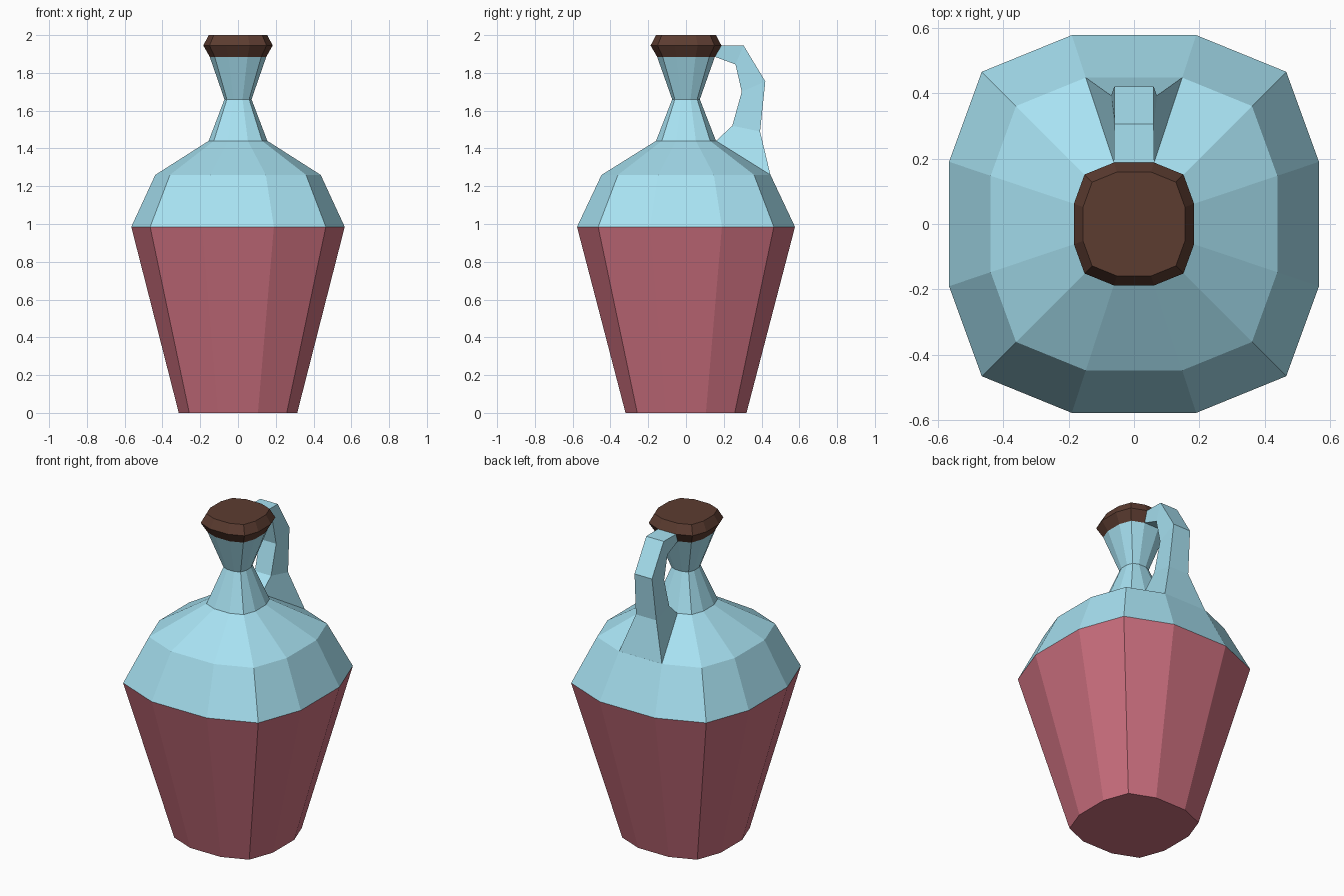
import bpy, bmesh

if "Cube" in bpy.data.objects:
    bpy.data.objects.remove(bpy.data.objects["Cube"])

# Rounded-square 12-sided cross-section at the widest point, counterclockwise
quarter = [(0.565, 0.19), (0.465, 0.465), (0.19, 0.577)]
section = (quarter + [(-x, y) for x, y in reversed(quarter)]
           + [(-x, -y) for x, y in quarter]
           + [(x, -y) for x, y in reversed(quarter)])


def material(name, color):
    mat = bpy.data.materials.new(name)
    mat.diffuse_color = (*color, 1)
    mat.use_nodes = True
    mat.node_tree.nodes["Principled BSDF"].inputs["Base Color"].default_value = mat.diffuse_color
    return mat


def loft(name, loops, mat, cap_start=False, cap_end=False):
    """Skin a series of equal-length point loops with flat quads."""
    bm = bmesh.new()
    rings = [[bm.verts.new(p) for p in loop] for loop in loops]
    n = len(rings[0])
    for a, b in zip(rings, rings[1:]):
        for i in range(n):
            j = (i + 1) % n
            bm.faces.new((a[i], a[j], b[j], b[i]))
    if cap_start:
        bm.faces.new(rings[0][::-1])
    if cap_end:
        bm.faces.new(rings[-1])
    mesh = bpy.data.meshes.new(name)
    bm.to_mesh(mesh)
    bm.free()
    mesh.materials.append(mat)
    obj = bpy.data.objects.new(name, mesh)
    bpy.context.collection.objects.link(obj)
    return obj


def rings(profile):
    return [[(x * s, y * s, z) for x, y in section] for s, z in profile]


red = material("red", (0.60, 0.16, 0.21))
glass = material("pale_blue", (0.39, 0.76, 0.89))
brown = material("brown", (0.107, 0.045, 0.03))

# Red lower body, blue shoulder and neck, brown stopper: (scale, height)
loft("lower_body", rings([(0.555, 0), (1, 0.985)]), red, cap_start=True)
loft("shoulder_and_neck", rings([(1, 0.985), (0.775, 1.26), (0.275, 1.44),
                                 (0.127, 1.66), (0.265, 1.885)]), glass)
loft("stopper", rings([(0.265, 1.885), (0.325, 1.945), (0.275, 2.0)]),
     brown, cap_start=True, cap_end=True)

# Handle from shoulder to neck: outer (half width, y, z), inner (half width, y, z)
stations = [((0.147, 0.447, 1.26), (0.052, 0.159, 1.44)),
            ((0.070, 0.392, 1.49), (0.056, 0.245, 1.52)),
            ((0.060, 0.420, 1.755), (0.056, 0.295, 1.70)),
            ((0.060, 0.305, 1.945), (0.056, 0.262, 1.845)),
            ((0.062, 0.187, 1.945), (0.050, 0.153, 1.885))]
loft("handle", [[(ow, oy, oz), (-ow, oy, oz), (-iw, iy, iz), (iw, iy, iz)]
                for (ow, oy, oz), (iw, iy, iz) in stations], glass)
